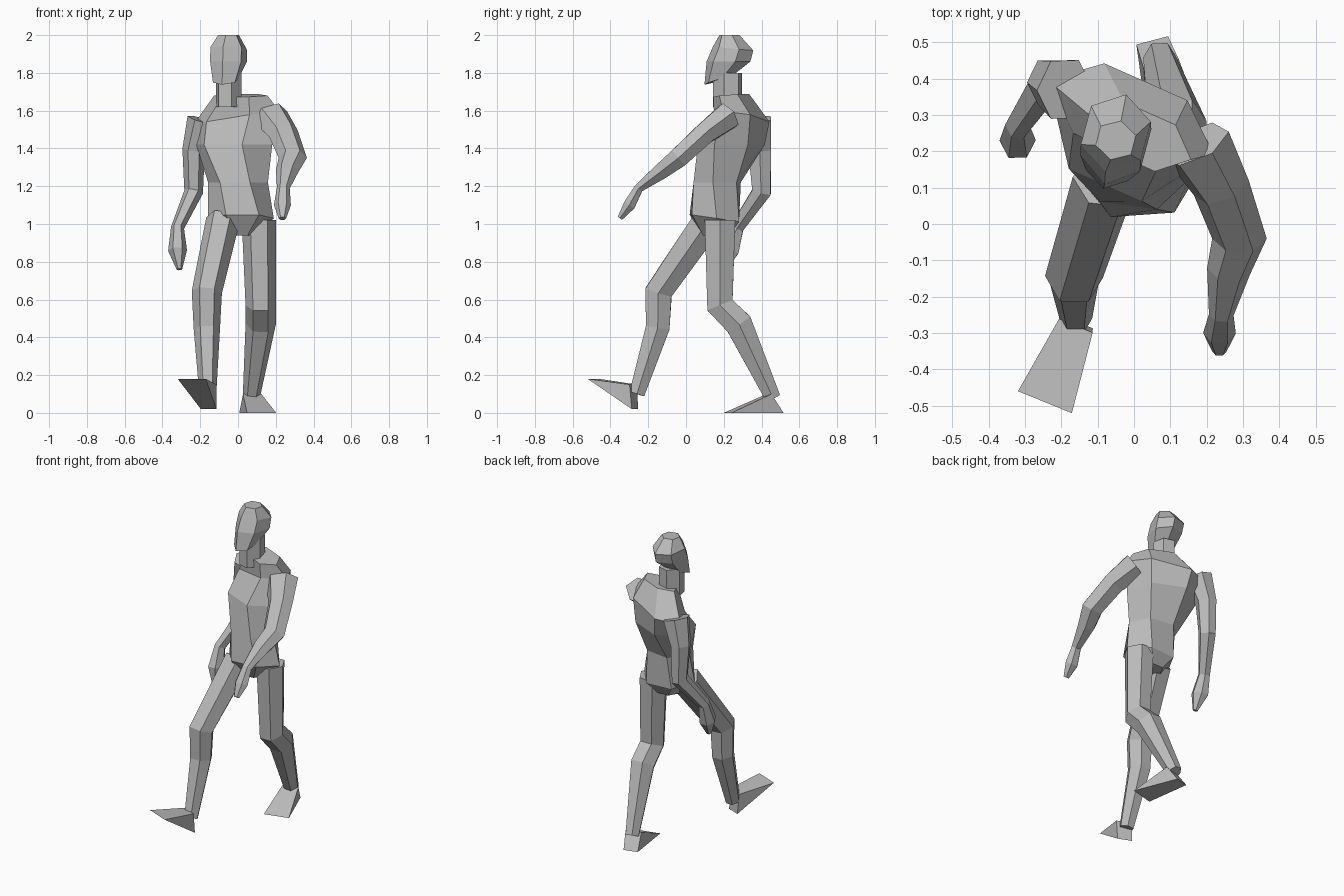
import bpy
import bmesh
from math import cos, sin, pi, radians
from mathutils import Matrix, Vector

default_cube = bpy.data.objects.get("Cube")
if default_cube:
    bpy.data.objects.remove(default_cube, do_unlink=True)

# One plain grey for the whole figure
grey = bpy.data.materials.new("plain grey")
grey.use_nodes = True
colour = (.5, .5, .5, 1)
grey.diffuse_color = colour
grey.node_tree.nodes["Principled BSDF"].inputs["Base Color"].default_value = colour

# Six-sided cross-sections: ridges at the sides, or ridges front and back
SIDES = 6
angles = [2 * pi * step / SIDES for step in range(SIDES)]
side_ridged = [(cos(angle), sin(angle) / sin(pi / 3)) for angle in angles]
face_ridged = [(across, deep) for deep, across in side_ridged]


def finish(name, bm):
    """Turn a bmesh into a flat-shaded object with the shared material."""
    bmesh.ops.recalc_face_normals(bm, faces=bm.faces[:])
    mesh = bpy.data.meshes.new(name)
    bm.to_mesh(mesh)
    bm.free()
    mesh.materials.append(grey)
    obj = bpy.data.objects.new(name, mesh)
    bpy.context.scene.collection.objects.link(obj)


def loft(name, frames, outline=side_ridged):
    """Skin a closed body part through frames of (centre, across, deep)."""
    bm = bmesh.new()
    rings = []
    for centre, across, deep in frames:
        points = [centre + across * u + deep * v for u, v in outline]
        rings.append([bm.verts.new(point) for point in points])
    for lower, upper in zip(rings, rings[1:]):
        for side in range(SIDES):
            following = (side + 1) % SIDES
            bm.faces.new((lower[side], lower[following],
                          upper[following], upper[side]))
    bm.faces.new(rings[0])
    bm.faces.new(rings[-1])
    finish(name, bm)


def level_frame(x, y, z, width, depth, yaw=0, tilt=0, roll=0):
    """Level cross-section, optionally turned and sloped."""
    turn = Matrix.Rotation(radians(yaw), 3, "Z")
    across = turn @ Vector((width, 0, width * roll))
    deep = turn @ Vector((0, depth, depth * tilt))
    return Vector((x, y, z)), across, deep


def limb(name, joints, flatness):
    """Loft along a chain of joints, each section square to the path."""
    centres = [Vector(joint[:3]) for joint in joints]
    frames = []
    for index, centre in enumerate(centres):
        direction = Vector()
        if index > 0:
            direction += (centre - centres[index - 1]).normalized()
        if index < len(centres) - 1:
            direction += (centres[index + 1] - centre).normalized()
        direction.normalize()
        sideways = Vector((1, 0, 0))
        across = (sideways - direction * sideways.dot(direction)).normalized()
        deep = direction.cross(across)
        radius = joints[index][3]
        frames.append((centre, across * radius, deep * radius * flatness))
    loft(name, frames)


def foot(name, ankle, heel, toe):
    """Wedge that widens from the ankle and heel to the toes."""
    heel, toe, ankle = Vector(heel), Vector(toe), Vector(ankle)
    forward = toe - heel
    sideways = Vector((-forward.y, forward.x, 0)).normalized()
    bm = bmesh.new()
    corners = []
    for point, half_width in ((ankle, .05), (heel, .045), (toe, .08)):
        for sign in (-1, 1):
            corners.append(bm.verts.new(point + sideways * half_width * sign))
    bmesh.ops.convex_hull(bm, input=corners)
    finish(name, bm)


# Torso: hips square to the front, shoulders twisted and raised on the left
shoulder_yaw = -24
torso_frames = [
    level_frame(.01, .16, .94, .08, .07),
    level_frame(.015, .15, 1.03, .175, .125, yaw=4, tilt=-.15),
    level_frame(0, .165, 1.22, .16, .115, yaw=-8),
    level_frame(-.02, .24, 1.42, .22, .145, yaw=shoulder_yaw),
    level_frame(-.01, .295, 1.56, .25, .105, yaw=shoulder_yaw, roll=.15),
    level_frame(.015, .24, 1.68, .155, .07, yaw=shoulder_yaw, tilt=.1),
]
loft("torso", torso_frames)

# Neck and head, turned slightly to the right
head_x, head_yaw = -.05, -15
neck_frames = [
    level_frame(head_x, .22, height, .07, .07, yaw=head_yaw)
    for height in (1.62, 1.8)
]
loft("neck", neck_frames)
head_frames = [
    level_frame(-.065, .17, 1.76, .06, .075, yaw=head_yaw, tilt=.3),
    level_frame(head_x, .225, 1.86, .085, .12, yaw=head_yaw),
    level_frame(head_x, .25, 1.93, .085, .11, yaw=head_yaw, tilt=-.1),
    level_frame(head_x, .23, 2, .05, .055, yaw=head_yaw),
]
loft("head", head_frames, outline=face_ridged)

# Left arm swings forward: shoulder, upper arm, elbow, wrist, palm, fingertips
limb("left_arm", [
    (.17, .22, 1.57, .1),
    (.24, .1, 1.48, .08),
    (.29, -.04, 1.35, .075),
    (.26, -.13, 1.28, .06),
    (.24, -.25, 1.19, .034),
    (.235, -.3, 1.1, .045),
    (.235, -.35, 1.03, .02),
], flatness=.7)

# Right arm hangs back, with the same chain of joints
limb("right_arm", [
    (-.19, .37, 1.55, .08),
    (-.235, .39, 1.39, .06),
    (-.235, .4, 1.17, .05),
    (-.32, .27, .98, .035),
    (-.32, .23, .86, .05),
    (-.31, .2, .76, .015),
], flatness=1)

# Right leg strides forward on its heel: hip, knee, calf, ankle
limb("right_leg", [
    (-.08, .12, 1.02, .09),
    (-.165, -.145, .64, .08),
    (-.165, -.15, .45, .07),
    (-.16, -.26, .1, .045),
], flatness=.9)
foot("right_foot", ankle=(-.16, -.28, .15),
     heel=(-.155, -.27, .02), toe=(-.245, -.49, .18))

# Left leg trails behind: hip, knee, calf, ankle
limb("left_leg", [
    (.11, .18, 1.02, .09),
    (.12, .18, .57, .08),
    (.12, .28, .47, .08),
    (.07, .46, .08, .045),
], flatness=.9)
foot("left_foot", ankle=(.075, .44, .1),
     heel=(.05, .505, 0), toe=(.125, .22, 0))
